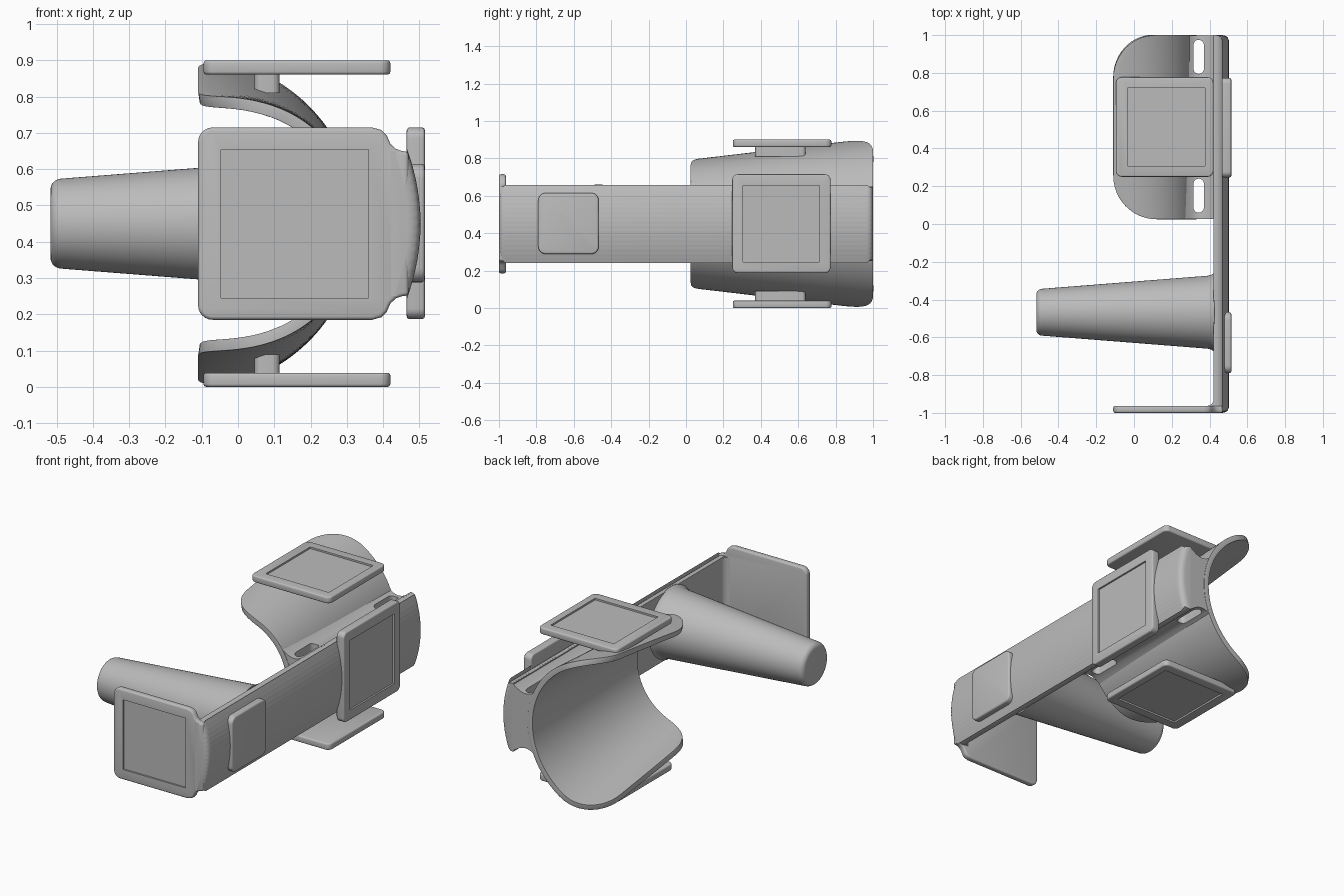
import bpy, bmesh, math
from mathutils import Vector

if "Cube" in bpy.data.objects:
    bpy.data.objects.remove(bpy.data.objects["Cube"])

grey = bpy.data.materials.new("plain_grey")
grey.use_nodes = True
colour = (0.5, 0.5, 0.5, 1)
grey.diffuse_color = colour
grey.node_tree.nodes["Principled BSDF"].inputs["Base Color"].default_value = colour

MID = 0.45          # height of the symmetry plane
PLACE = {"x": lambda u, v, w: (w, u, v),
         "y": lambda u, v, w: (u, w, v),
         "z": lambda u, v, w: (u, v, w)}


def make_object(name, bm):
    bmesh.ops.recalc_face_normals(bm, faces=bm.faces)
    mesh = bpy.data.meshes.new(name)
    bm.to_mesh(mesh)
    bm.free()
    mesh.materials.append(grey)
    ob = bpy.data.objects.new(name, mesh)
    bpy.context.collection.objects.link(ob)
    return ob


def apply(ob, kind, **settings):
    mod = ob.modifiers.new(kind.lower(), kind)
    for key, value in settings.items():
        setattr(mod, key, value)
    bpy.context.view_layer.objects.active = ob
    bpy.ops.object.modifier_apply(modifier=mod.name)


def cut(ob, cutter):
    apply(ob, "BOOLEAN", operation="DIFFERENCE", object=cutter, solver="EXACT")
    bpy.data.objects.remove(cutter)


def soften(ob, width):
    apply(ob, "BEVEL", width=width, segments=3, limit_method="ANGLE", angle_limit=math.radians(40))


def prism(name, outline, axis, lo, hi, bevel=0):
    """Extrude a flat outline along an axis."""
    bm = bmesh.new()
    rings = [[bm.verts.new(PLACE[axis](u, v, w)) for u, v in outline] for w in (lo, hi)]
    for ring in rings:
        bm.faces.new(ring)
    for i in range(len(outline)):
        j = i - 1
        bm.faces.new((rings[0][j], rings[0][i], rings[1][i], rings[1][j]))
    ob = make_object(name, bm)
    if bevel:
        soften(ob, bevel)
    return ob


def rounded(u0, u1, v0, v1, r, n=6):
    """Rounded rectangle outline."""
    corners = [(u1 - r, v1 - r), (u0 + r, v1 - r), (u0 + r, v0 + r), (u1 - r, v0 + r)]
    return [(cu + r * math.cos(math.pi / 2 * (q + k / n)), cv + r * math.sin(math.pi / 2 * (q + k / n)))
            for q, (cu, cv) in enumerate(corners) for k in range(n + 1)]


def recess(ob, u0, u1, v0, v1, axis, face, depth=0.01):
    """Sink a square panel into a plate face."""
    box = [(u0, v0), (u1, v0), (u1, v1), (u0, v1)]
    cut(ob, prism("panel_cutter", box, axis, face - depth, face + depth))


# Spine bar with a bulged outer side and rounded outer ends
HALF = 0.2
outer = [(0.468 + 0.035 * (1 - (t / 8) ** 2), MID + HALF * t / 8) for t in range(-8, 9)]
spine = prism("spine_bar", [(0.422, MID + HALF), (0.422, MID - HALF)] + outer, "y", -1, 1)
bm = bmesh.new()
bm.from_mesh(spine.data)
ends = [e for e in bm.edges if all(abs(v.co.y) > 0.99 and v.co.x > 0.46 for v in e.verts)]
bmesh.ops.bevel(bm, geom=ends, offset=0.035, segments=5, profile=0.5, affect="EDGES")
bm.to_mesh(spine.data)
bm.free()

# Front plate with a notched neck running into the spine
left_corner = [(-0.07 - 0.04 * math.sin(a), 0.675 + 0.04 * math.cos(a))
               for a in (math.pi / 2 * (1 - k / 6) for k in range(7))]
neck = [(0.37, 0.715), (0.395, 0.708), (0.41, 0.693), (0.42, 0.67), (0.435, 0.656), (0.452, 0.65), (0.47, 0.648)]
half = left_corner + neck
front = prism("front_plate", half + [(u, 2 * MID - v) for u, v in reversed(half)], "y", -1, -0.963, 0.01)
recess(front, -0.047, 0.36, 0.245, 0.655, "y", -1)

# Fillet between front plate and spine
R = 0.035
fillet = [(0.43, -0.97), (0.43, -0.963 + R)] + [
    (0.422 - R + R * math.cos(a), -0.963 + R - R * math.sin(a))
    for a in (math.pi / 2 * k / 6 for k in range(7))] + [(0.422 - R, -0.97)]
prism("corner_fillet", fillet, "z", MID - HALF + 0.003, MID + HALF - 0.003)

# Tapered handle, a spun profile
tip_x, tip_r, e = -0.517, 0.124, 0.03
profile = [(tip_x, 0)] + [
    (tip_x + e - e * math.cos(a), tip_r - e + e * math.sin(a))
    for a in (math.pi / 2 * k / 5 for k in range(6))]
profile += [(0.39, 0.193), (0.41, 0.198), (0.425, 0.21)]
bm = bmesh.new()
pts = [bm.verts.new((x, -0.467, MID + r)) for x, r in profile]
edges = [bm.edges.new(pair) for pair in zip(pts, pts[1:])]
bmesh.ops.spin(bm, geom=pts + edges, cent=(0, -0.467, MID), axis=(1, 0, 0),
               angle=2 * math.pi, steps=64, use_duplicate=False)
bmesh.ops.remove_doubles(bm, verts=bm.verts, dist=0.0005)
make_object("handle", bm)

# Open cuff: flaring arc shell with rounded free corners
Y0, Y1, CORNER, BACK = 0.025, 1.0, 0.23, 0.33
ROWS, COLS = 40, 48
bm = bmesh.new()
grid = []
for i in range(ROWS + 1):
    f = (1 - math.cos(math.pi * i / ROWS)) / 2
    y = Y0 + (Y1 - Y0) * f
    r = 0.343 + 0.115 * f
    d = max(0, CORNER - min(y - Y0, Y1 - y))
    free_x = -0.11 + CORNER - math.sqrt(CORNER ** 2 - d ** 2)
    reach = math.acos((free_x - (BACK - r)) / r)
    row = []
    for j in range(COLS + 1):
        a = reach * (2 * j / COLS - 1)
        row.append(bm.verts.new((BACK - r + r * math.cos(a), y, MID + r * math.sin(a))))
    grid.append(row)
for p, q in zip(grid, grid[1:]):
    for j in range(COLS):
        bm.faces.new((p[j], p[j + 1], q[j + 1], q[j]))
cuff = make_object("cuff", bm)
outward = cuff.data.polygons[ROWS // 2 * COLS + COLS // 2].normal.x > 0
apply(cuff, "SOLIDIFY", thickness=0.032, offset=-1 if outward else 1)
soften(cuff, 0.008)

# Waisted mount between cuff and spine, with two strap slots
waist = [(0.43 - 0.17 * k / 12, MID + HALF - 0.04 * math.sin(math.pi * k / 12)) for k in range(13)]
arc = [(-0.07 + 0.385 * math.cos(a), MID + 0.385 * math.sin(a))
       for a in (0.5 - k / 8 for k in range(9))]
mount = prism("cuff_mount", waist + arc + [(u, 2 * MID - v) for u, v in reversed(waist)],
              "y", Y0 + 0.002, Y1 - 0.002)
for y0, y1 in ((0.06, 0.24), (0.795, 0.975)):
    for part in (mount, cuff):
        cut(part, prism("slot_cutter", rounded(0.315, 0.37, y0, y1, 0.027), "z", 0.1, 0.8))

# Upper and lower plates, each on a post from the cuff
for name, face, sign in (("upper", 0.9, 1), ("lower", 0.0, -1)):
    lo, hi = sorted((face, face - sign * 0.039))
    plate = prism(name + "_plate", rounded(-0.095, 0.42, 0.25, 0.777, 0.03), "z", lo, hi, 0.008)
    recess(plate, -0.035, 0.375, 0.308, 0.72, "z", face)
    lo, hi = sorted((face - sign * 0.03, face - sign * 0.09))
    prism(name + "_post", rounded(0.045, 0.115, 0.37, 0.64, 0.02), "z", lo, hi)

# Side plate and small raised pad on the outside of the spine
side = prism("side_plate", rounded(0.247, 0.773, 0.187, 0.715, 0.03), "x", 0.465, 0.515, 0.008)
recess(side, 0.305, 0.715, 0.245, 0.655, "x", 0.515)
prism("side_pad", rounded(-0.79, -0.467, 0.288, 0.615, 0.04), "x", 0.46, 0.515, 0.01)

# Smooth curved faces, keep hard edges
for ob in bpy.context.collection.objects:
    ob.select_set(ob.type == "MESH")
bpy.ops.object.shade_smooth_by_angle(angle=math.radians(35))
